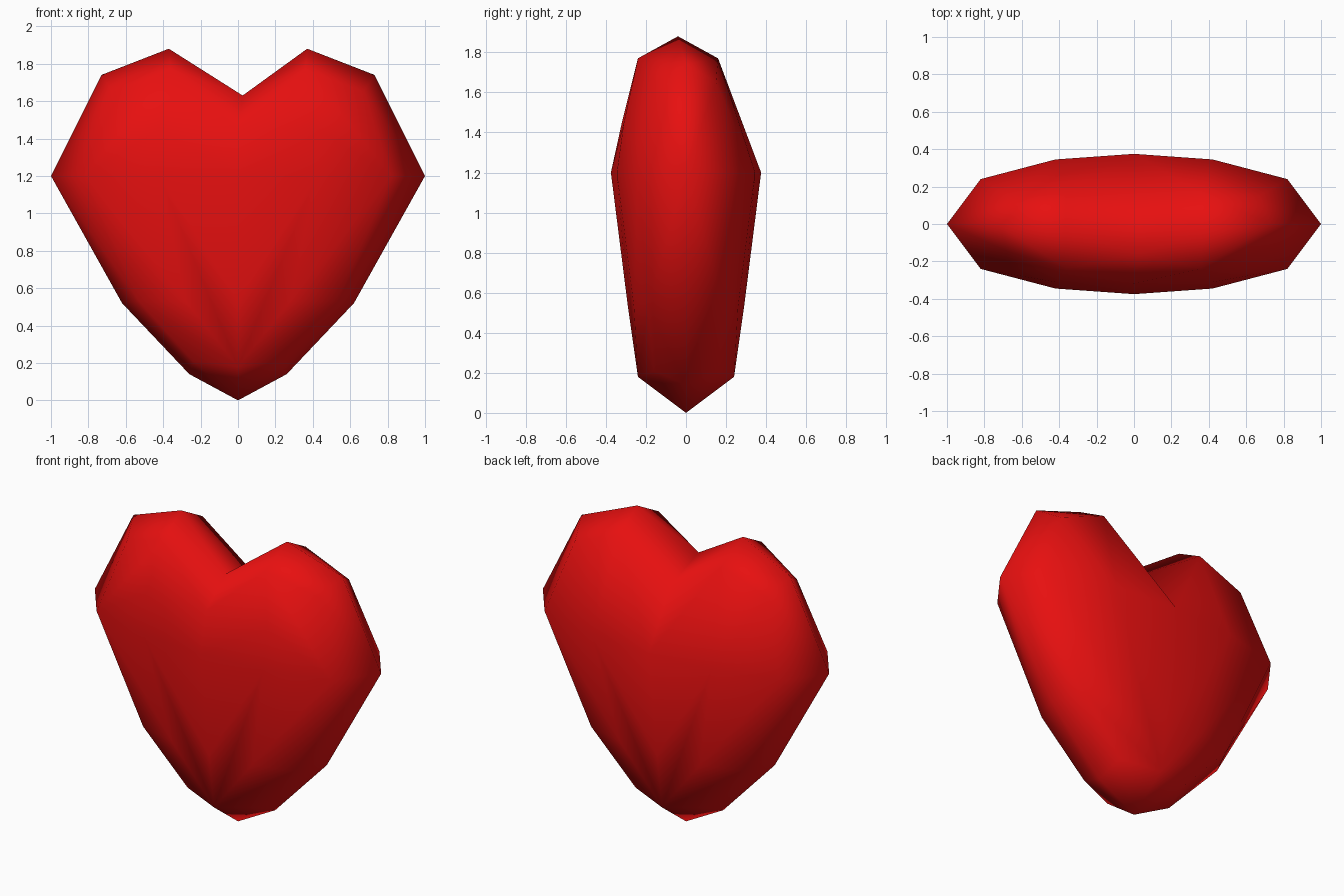
import bpy, bmesh

if "Cube" in bpy.data.objects:
    bpy.data.objects.remove(bpy.data.objects["Cube"])

# Right half of the heart: points on the middle plane, then points off it
profile = [(0, 0, 0), (0, -.24, .18), (0, .24, .18), (0, -.29, .53), (0, .29, .53),
           (0, -.375, 1.2), (0, .375, 1.2), (0, -.32, 1.45), (0, -.16, 1.63), (0, .12, 1.53)]
edge = [(.26, 0, .14), (.62, 0, .52), (1, 0, 1.2), (.73, 0, 1.74), (.37, -.04, 1.88),
        (.36, -.24, 1.77), (.36, .16, 1.77), (.42, -.31, 1.45)]
paired = [(.24, .16, .21), (.53, .19, .53), (.28, .26, .53), (.82, .24, 1.2),
          (.42, .345, 1.2), (.67, .15, 1.65)]

bm = bmesh.new()
for p in profile + edge + paired + [(x, -y, z) for x, y, z in paired]:
    bm.verts.new(p)
bmesh.ops.convex_hull(bm, input=bm.verts[:])

# Open the half along the middle plane and drop points the hull did not use
inner = [f for f in bm.faces if all(abs(v.co.x) < 1e-5 for v in f.verts)]
bmesh.ops.delete(bm, geom=inner, context='FACES')
bmesh.ops.delete(bm, geom=[v for v in bm.verts if not v.link_faces], context='VERTS')

# Mirror into the full heart
bmesh.ops.mirror(bm, geom=bm.verts[:] + bm.edges[:] + bm.faces[:],
                 axis='X', merge_dist=1e-4)
bmesh.ops.remove_doubles(bm, verts=bm.verts[:], dist=1e-4)

# The notch sits slightly off centre
for v in bm.verts:
    if abs(v.co.x) < 1e-4 and v.co.z > 1.5:
        v.co.x = .025
bmesh.ops.recalc_face_normals(bm, faces=bm.faces[:])
for f in bm.faces:
    f.smooth = True

mesh = bpy.data.meshes.new("heart")
bm.to_mesh(mesh)
bm.free()
red = bpy.data.materials.new("red")
red.diffuse_color = (0.8, 0.005, 0.005, 1)
red.use_nodes = True
red.node_tree.nodes["Principled BSDF"].inputs["Base Color"].default_value = red.diffuse_color
mesh.materials.append(red)
bpy.context.collection.objects.link(bpy.data.objects.new("heart", mesh))
